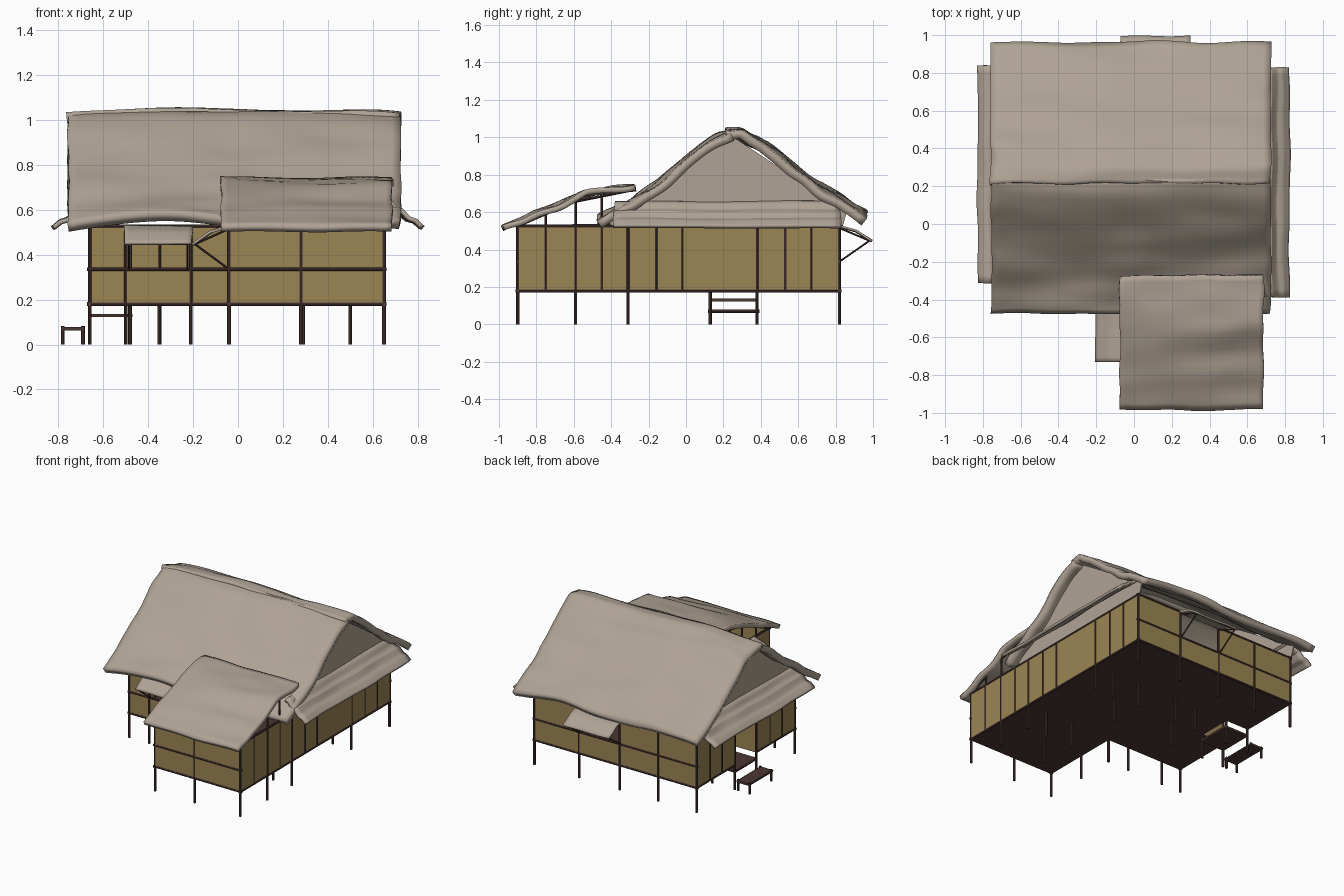
import bpy, bmesh, math
from mathutils import Vector, noise

if "Cube" in bpy.data.objects:
    bpy.data.objects.remove(bpy.data.objects["Cube"])

def mat(name, c):
    m = bpy.data.materials.new(name)
    m.diffuse_color = (*c, 1)
    m.use_nodes = True
    m.node_tree.nodes["Principled BSDF"].inputs["Base Color"].default_value = m.diffuse_color
    return m

THATCH = mat("pale thatch", (0.43, 0.365, 0.30))
WALL = mat("tan matting", (0.33, 0.235, 0.088))
WOOD = mat("dark wood", (0.07, 0.038, 0.034))

def finish(name, bm, m):
    me = bpy.data.meshes.new(name)
    bm.to_mesh(me)
    bm.free()
    me.materials.append(m)
    ob = bpy.data.objects.new(name, me)
    bpy.context.collection.objects.link(ob)
    return ob

def boxes(name, items, m):
    """items: (x0, x1, y0, y1, z0, z1)"""
    bm = bmesh.new()
    for x0, x1, y0, y1, z0, z1 in items:
        vs = bmesh.ops.create_cube(bm, size=1)["verts"]
        bmesh.ops.scale(bm, vec=(x1 - x0, y1 - y0, z1 - z0), verts=vs)
        bmesh.ops.translate(bm, vec=((x0 + x1) / 2, (y0 + y1) / 2, (z0 + z1) / 2), verts=vs)
    return finish(name, bm, m)

def rods(name, segs, r=0.0085):
    """round poles between pairs of points"""
    bm = bmesh.new()
    for a, b in segs:
        a, b = Vector(a), Vector(b)
        vs = bmesh.ops.create_cone(bm, cap_ends=True, segments=8, radius1=r, radius2=r,
                                   depth=(b - a).length)["verts"]
        q = Vector((0, 0, 1)).rotation_difference(b - a)
        for v in vs:
            v.co = q @ v.co + (a + b) / 2
    return finish(name, bm, WOOD)

def interp(prof, t):
    f = t * (len(prof) - 1)
    i = min(int(f), len(prof) - 2)
    return Vector(prof[i]).lerp(Vector(prof[i + 1]), f - i)

def sheet(name, axis, a0, a1, prof, thick, amp=0.012, droop=0.0, seed=0, nu=28, nv=22):
    """wavy thatch: profile of its top side drawn out along an axis"""
    bm = bmesh.new()
    rows = []
    for j in range(nv + 1):
        row = []
        for i in range(nu + 1):
            u = i / nu
            p = interp(prof, j / nv)
            a = a0 + (a1 - a0) * u
            n = noise.noise(Vector((a * 2.2, p.x * 8, seed * 5.3)))
            z = p.y + amp * n - droop * abs(2 * u - 1) ** 6
            a += 0.012 * noise.noise(Vector((u * 2, p.x * 7, seed + 9)))
            c = p.x + 0.012 * noise.noise(Vector((a * 4, j * 0.1, seed + 3)))
            row.append(bm.verts.new((a, c, z) if axis == "x" else (c, a, z)))
        rows.append(row)
    for j in range(nv):
        for i in range(nu):
            bm.faces.new((rows[j][i], rows[j][i + 1], rows[j + 1][i + 1], rows[j + 1][i]))
    bm.normal_update()
    if sum(f.normal.z for f in bm.faces) < 0:
        bmesh.ops.reverse_faces(bm, faces=bm.faces[:])
    ob = finish(name, bm, THATCH)
    s = ob.modifiers.new("thickness", "SOLIDIFY")
    s.thickness, s.offset = thick, -1
    bpy.ops.object.select_all(action="DESELECT")
    ob.select_set(True)
    bpy.context.view_layer.objects.active = ob
    bpy.ops.object.shade_smooth_by_angle(angle=math.radians(25))
    return ob

# main levels and plan lines
F, M, T = 0.18, 0.335, 0.525
L, R, W, DX = -0.66, 0.65, -0.04, -0.48
FR, MID, BK, D0, D1 = -0.90, -0.31, 0.82, 0.13, 0.38
t = 0.004

# floor, with the entrance notch left open
boxes("floor", [(W, R, FR, MID, F - .006, F + .006), (DX, R, MID, BK, F - .006, F + .006),
                (L, DX, MID, D0, F - .006, F + .006), (L, DX, D1, BK, F - .006, F + .006)], WOOD)

# matting walls
def xwall(x0, x1, y, z0=F, z1=T):
    return (x0, x1, y - t, y + t, z0, z1)
def ywall(x, y0, y1, z0=F, z1=T):
    return (x - t, x + t, y0, y1, z0, z1)

boxes("front_wing_walls", [xwall(W, R, FR), ywall(W, FR, -.73), ywall(W, -.73, -.46, F, M),
                           ywall(W, -.46, MID)], WALL)
boxes("main_front_wall", [xwall(L, -.5, MID), xwall(-.5, -.21, MID, F, M), xwall(-.21, W, MID)], WALL)
boxes("right_wall", [ywall(R, FR, BK)], WALL)
boxes("back_wall", [xwall(L, W, BK), xwall(W, .29, BK, F, M), xwall(.29, R, BK)], WALL)
boxes("left_walls", [ywall(L, MID, D0), ywall(L, D1, BK), xwall(L, DX, D0), xwall(L, DX, D1)], WALL)
boxes("entrance_door", [ywall(DX, D0, D1)], WOOD)

# wall posts and stilts
SIDE = [MID, -.16, -.02, D0, D1, .53, .67, BK]
WING = [FR, -.75, -.59, -.45]
posts = []
def post(x, y, z0, z1=T):
    posts.append(((x, y, z0), (x, y, z1)))
for y in SIDE:
    post(L, y, 0 if y in (MID, D0, D1, BK) else F)
    if y != D0:
        post(R, y, 0 if y in (MID, D1, BK) else F)
for y in WING:
    for x in (W, R):
        post(x, y, 0 if y in (FR, -.59) else F)
for x in (-.5, -.21, W):
    post(x, MID, 0)
post(.28, FR, 0)
for x in (-.35, W, .29):
    post(x, BK, 0, M if x == .1 else T)
for y in (D0, D1):
    post(DX, y, 0)
for x, y in ((.28, MID), (.5, MID), (-.21, D1), (W, D1), (.28, D1), (.5, D1),
             (.28, -.59), (-.21, D0), (.28, D0)):
    post(x, y, 0, F)
rods("wall_posts", posts)

# horizontal rails
e = 0.012
rails = []
for z in (F, T):
    rails += [((R, FR - e, z), (R, BK + e, z)), ((W, FR - e, z), (W, MID, z))]
    rails += [((L, D1, z), (L, BK + e, z)), ((L, MID - e, z), (L, D0, z))]
for z in (F, M, T):
    rails += [((W - e, FR, z), (R + e, FR, z)), ((L - e, MID, z), (W, MID, z)),
              ((L - e, BK, z), (R + e, BK, z))]
rails += [((L, D0, T), (L, D1, T)), ((W, -.75, M), (W, -.45, M))]
rods("rails", rails)

# wing roof frame
wing_prof = [(-.985, .527), (-.83, .59), (-.67, .66), (-.54, .71), (-.41, .738), (-.275, .75)]
frame = []
for x in (W, .3, R):
    frame += [((x, FR, T), (x, -.6, .655)), ((x, -.6, .655), (x, -.3, .715))]
    for y, z in ((-.75, .59), (-.59, .655), (-.45, .69)):
        frame.append(((x, y, T), (x, y, z)))
rods("wing_roof_frame", frame, 0.007)

# main roof slopes
sheet("main_roof_front", "x", -.755, .725,
      [(-.475, .572), (-.33, .655), (-.19, .74), (-.05, .855), (.08, .965), (.235, 1.05)],
      .045, .03, .02, 1, 36, 28)
sheet("main_roof_back", "x", -.76, .725,
      [(.215, 1.052), (.30, 1.047), (.42, .98), (.56, .865), (.69, .76), (.83, .685), (.965, .597)],
      .045, .03, .02, 2, 36, 28)
sheet("wing_roof", "x", -.075, .685, wing_prof, .03, .022, 0, 3)

# lower skirt roofs under the gables
skirt = [(.65, .66), (.675, .65), (.70, .615), (.73, .603), (.76, .567), (.79, .557), (.822, .527)]
sheet("right_skirt_roof", "y", -.385, .825, skirt, .02, .008, 0, 4)
sheet("left_skirt_roof", "y", -.31, .835, [(-x - .004, z) for x, z in skirt], .02, .008, 0, 5)

# gable ends
for name, x in (("right_gable", R), ("left_gable", L)):
    bm = bmesh.new()
    f = bm.faces.new([bm.verts.new((x - t, y, z)) for y, z in
                      ((-.40, .53), (.84, .53), (.86, .60), (.24, 1.01), (-.42, .555))])
    g = bmesh.ops.extrude_face_region(bm, geom=[f])["geom"]
    bmesh.ops.translate(bm, vec=(2 * t, 0, 0), verts=[v for v in g if isinstance(v, bmesh.types.BMVert)])
    bmesh.ops.recalc_face_normals(bm, faces=bm.faces[:])
    finish(name, bm, THATCH)

# window awnings with their struts
def awning(name, axis, a0, a1, wall, out, seed):
    mid = (wall + out) / 2
    sheet(name, axis, a0, a1, [(wall, .535), (mid, .507), (out, .452)], .012, .008, 0, seed, 12, 8)
    P = (lambda a, c, z: (a, c, z)) if axis == "x" else (lambda a, c, z: (c, a, z))
    edge = wall + (out - wall) * .92
    i0, i1 = a0 + .02, a1 - .02
    segs = [(P(a, wall, M), P(a, edge, .447)) for a in (i0, i1)]
    segs += [(P(a, wall, .515), P(a, edge, .447)) for a in (i0, i1)]
    segs.append((P(i0, edge, .447), P(i1, edge, .447)))
    rods(name + "_struts", segs, 0.005)

awning("front_awning", "x", -.505, -.205, MID, -.465, 6)
awning("wing_awning", "y", -.73, -.455, W, -.205, 7)
awning("back_awning", "x", -.07, .30, BK, .995, 8)

# entrance landing and lower step
boxes("entrance_steps", [(L, DX + .01, D0, D1, .122, .137), (-.78, -.69, D0 - .01, D1 + .01, .062, .077)], WOOD)
rods("step_legs", [((x, y, 0), (x, y, .083)) for x in (-.78, -.69) for y in (D0, D1)]
     + [((x, D0 - .012, .07), (x, D1 + .012, .07)) for x in (-.78, -.69)]
     + [((L, D0, .13), (L, D1, .13)), ((DX, D0, .13), (DX, D1, .13))])
